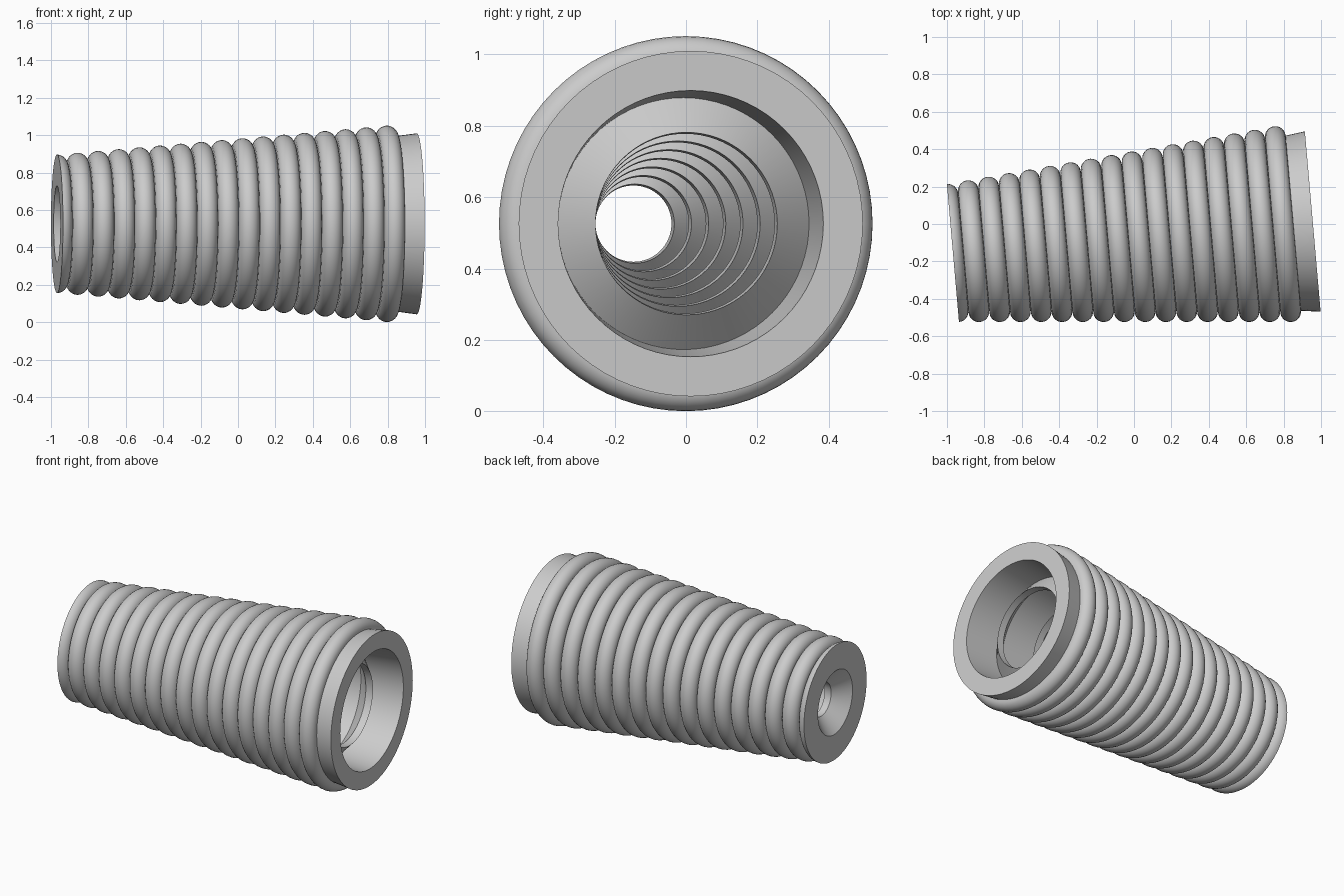
import bpy, bmesh
from math import sin, cos, pi, radians, tan
from mathutils import Vector

cube = bpy.data.objects.get("Cube")
if cube:
    bpy.data.objects.remove(cube, do_unlink=True)

# Main dimensions, measured along and around the tilted axis
TILT = radians(5)
SLOPE = tan(TILT)
LENGTH = 1.931
ORIGIN = Vector((-0.968, -0.155, 0.526))
AXIS = Vector((cos(TILT), sin(TILT), 0))
SIDE = Vector((-sin(TILT), cos(TILT), 0))
UP = Vector((0, 0, 1))
SEGMENTS = 72
RINGS = 17
PITCH = 0.1107
BAFFLES = 7
CHAMBER = LENGTH / BAFFLES

grey = bpy.data.materials.new("plain_grey")
grey.use_nodes = True
colour = (0.6, 0.6, 0.6, 1)
grey.diffuse_color = colour
grey.node_tree.nodes["Principled BSDF"].inputs["Base Color"].default_value = colour


def core(s):
    """Outer radius of the plain cone under the rings."""
    return 0.315 + SLOPE * s


def wall(s):
    """Radius of the inner wall."""
    return 0.204 + SLOPE * s


def bore(s):
    """Radius of the tapering passage through the baffles."""
    return 0.099 + SLOPE * s


def revolve(name, profile):
    """Sweep a closed (distance, radius) profile around the axis."""
    bm = bmesh.new()
    loops = []
    for i in range(SEGMENTS):
        a = 2 * pi * i / SEGMENTS
        out = SIDE * cos(a) + UP * sin(a)
        loops.append([bm.verts.new(ORIGIN + AXIS * s + out * r) for s, r in profile])
    n = len(profile)
    for i in range(SEGMENTS):
        p, q = loops[i], loops[(i + 1) % SEGMENTS]
        for j in range(n):
            k = (j + 1) % n
            bm.faces.new((p[j], p[k], q[k], q[j]))
    bmesh.ops.recalc_face_normals(bm, faces=bm.faces)
    mesh = bpy.data.meshes.new(name)
    bm.to_mesh(mesh)
    bm.free()
    mesh.materials.append(grey)
    obj = bpy.data.objects.new(name, mesh)
    bpy.context.collection.objects.link(obj)
    bpy.ops.object.select_all(action="DESELECT")
    obj.select_set(True)
    bpy.context.view_layer.objects.active = obj
    bpy.ops.object.shade_smooth_by_angle(angle=radians(35))
    return obj


# Ribbed shell: a row of half-round rings, the first cut in half by the end face
STEPS = 12
radius = PITCH / 2
profile = []
for ring in range(RINGS):
    start = STEPS // 2 if ring == 0 else 1
    for step in range(start, STEPS + 1):
        a = pi * (1 - step / STEPS)
        s = ring * PITCH + radius * cos(a)
        profile.append((s, core(ring * PITCH) + radius * sin(a)))
# Plain collar, mouth face and inner wall close the profile
profile += [(LENGTH, core(LENGTH)), (LENGTH, wall(LENGTH)), (0, wall(0))]
revolve("ribbed_shell", profile)

# Conical baffles inside, pointing towards the mouth
for i in range(BAFFLES):
    base = i * CHAMBER
    front = base + 0.046
    tip = base + 0.136
    back = base + 0.09
    revolve("baffle_%d" % (i + 1), [
        (base, wall(base)), (front, wall(front)),
        (tip, bore(tip)), (back, bore(back))])
